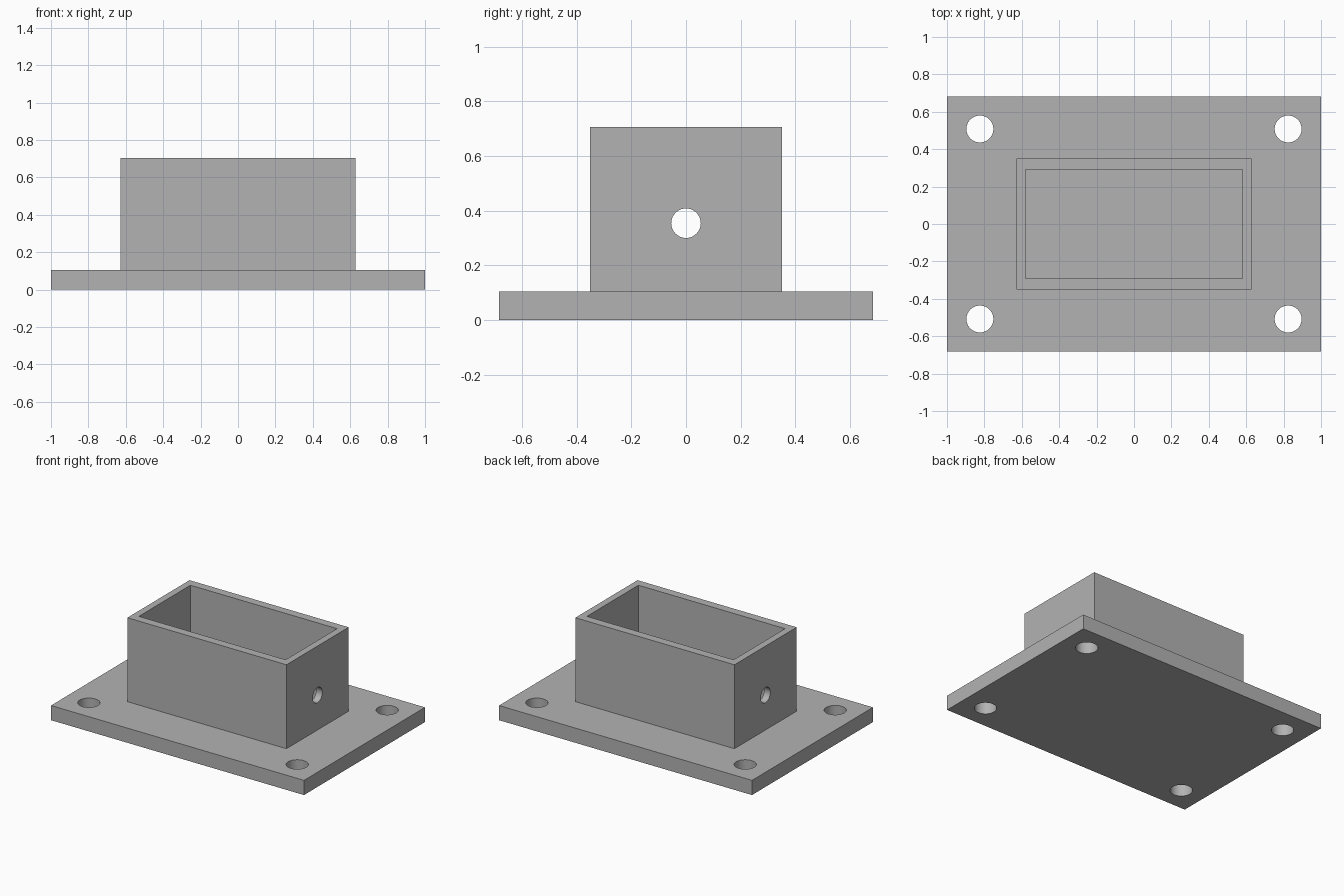
import bpy
from math import pi

default = bpy.data.objects.get("Cube")
if default:
    bpy.data.objects.remove(default)

# Plain grey finish
GREY = (0.45, 0.45, 0.45, 1)
grey = bpy.data.materials.new("plain grey")
grey.diffuse_color = GREY
grey.use_nodes = True
grey.node_tree.nodes["Principled BSDF"].inputs["Base Color"].default_value = GREY


def block(name, width, depth, bottom, top):
    bpy.ops.mesh.primitive_cube_add(size=1, location=(0, 0, (bottom + top) / 2))
    ob = bpy.context.object
    ob.name = name
    ob.scale = (width, depth, top - bottom)
    bpy.ops.object.transform_apply(location=True, rotation=False, scale=True)
    ob.data.materials.append(grey)
    return ob


def drill(name, radius, length, location, rotation=(0, 0, 0)):
    bpy.ops.mesh.primitive_cylinder_add(vertices=64, radius=radius, depth=length,
                                        location=location, rotation=rotation)
    ob = bpy.context.object
    ob.name = name
    ob.data.materials.append(grey)
    return ob


def combine(target, tool, operation):
    mod = target.modifiers.new(tool.name, 'BOOLEAN')
    mod.operation = operation
    mod.solver = 'EXACT'
    mod.object = tool
    bpy.context.view_layer.objects.active = target
    bpy.ops.object.modifier_apply(modifier=mod.name)
    bpy.data.objects.remove(tool)


PLATE_TOP = 0.105
TOP = 0.705

# Base plate with the open box fused on top
bracket = block("flanged_box", 2, 1.366, 0, PLATE_TOP)
combine(bracket, block("box_body", 1.258, 0.702, PLATE_TOP / 2, TOP), 'UNION')
combine(bracket, block("box_pocket", 1.16, 0.582, PLATE_TOP, TOP + 0.2), 'DIFFERENCE')

# Mounting holes in the plate corners
for sx in (-1, 1):
    for sy in (-1, 1):
        combine(bracket, drill("mounting_hole", 0.072, 0.5,
                               (sx * 0.824, sy * 0.508, 0.05)), 'DIFFERENCE')

# Cross hole through both end walls
combine(bracket, drill("cross_hole", 0.054, 3, (0, 0, 0.354), (0, pi / 2, 0)), 'DIFFERENCE')

# Smooth hole walls, crisp edges elsewhere
bpy.ops.object.select_all(action='DESELECT')
bracket.select_set(True)
bpy.context.view_layer.objects.active = bracket
bpy.ops.object.shade_smooth_by_angle(angle=pi / 6)
